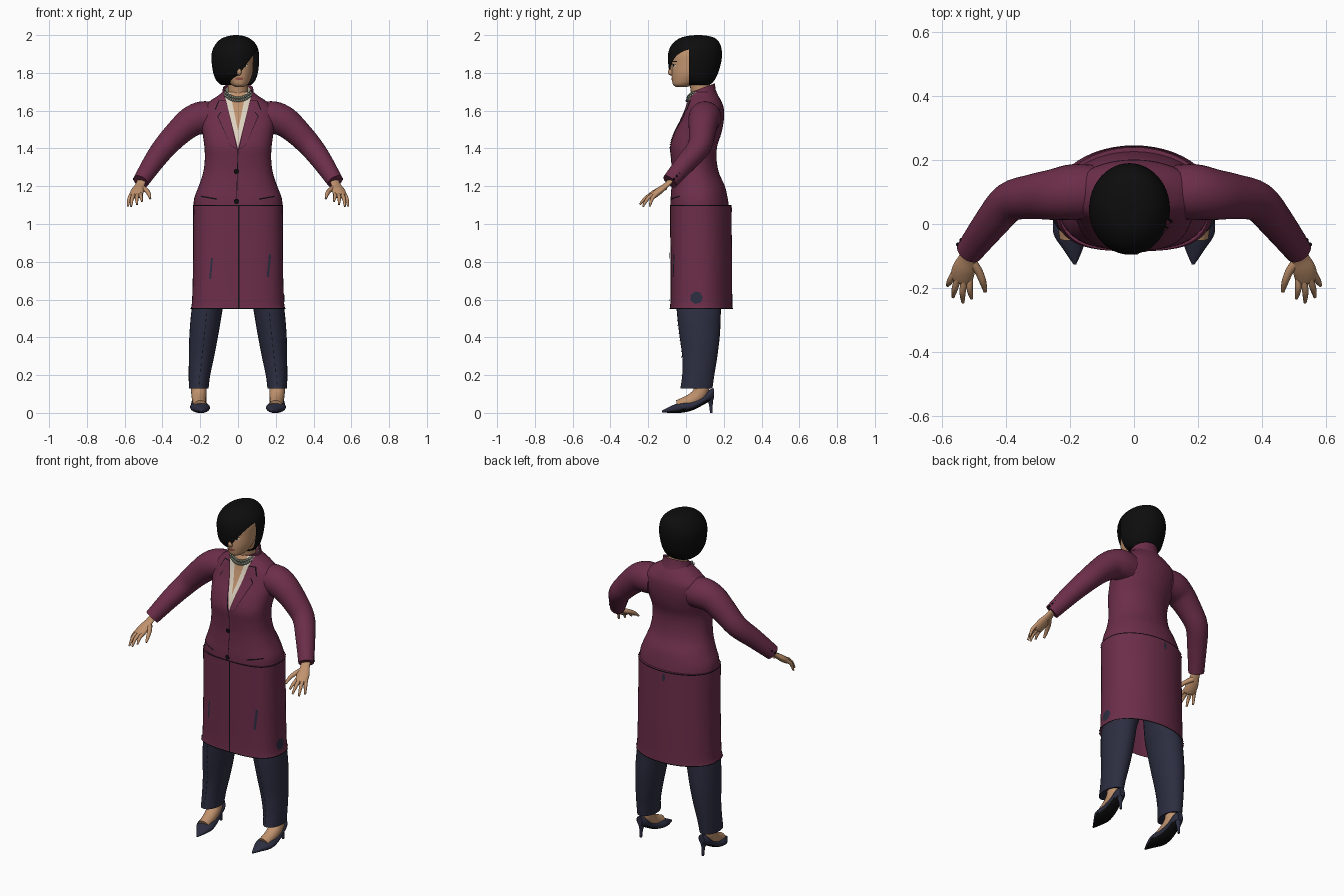
import bpy, bmesh, math
from mathutils import Vector, Matrix
from mathutils.bvhtree import BVHTree

if "Cube" in bpy.data.objects:
    bpy.data.objects.remove(bpy.data.objects["Cube"])


def material(name, *rgb):
    m = bpy.data.materials.new(name)
    m.use_nodes = True
    m.diffuse_color = (*rgb, 1)
    m.node_tree.nodes["Principled BSDF"].inputs["Base Color"].default_value = (*rgb, 1)
    return m


COAT = material("burgundy cloth", .15, .027, .068)
NAVY = material("navy cloth", .025, .027, .052)
SKIN = material("warm skin", .53, .29, .155)
BLACK = material("black", .004, .004, .004)
CREAM = material("cream blouse", .72, .64, .52)
BEAD = material("grey green beads", .2, .23, .18)
LIPS = material("lip red", .3, .08, .06)
parts, trees = [], {}


def finish(name, bm, *mats):
    mesh = bpy.data.meshes.new(name)
    trees[name] = BVHTree.FromBMesh(bm)
    bm.to_mesh(mesh)
    bm.free()
    for m in mats:
        mesh.materials.append(m)
    ob = bpy.data.objects.new(name, mesh)
    bpy.context.collection.objects.link(ob)
    parts.append(ob)
    return ob


def mirror(ob):
    mesh = ob.data.copy()
    mesh.transform(Matrix.Scale(-1, 4, (1, 0, 0)))
    mesh.flip_normals()
    twin = bpy.data.objects.new(ob.name.replace("left", "right"), mesh)
    bpy.context.collection.objects.link(twin)
    parts.append(twin)


def resample(keys, steps=4):
    """Smooth curve through the key tuples."""
    out = []
    for i in range(len(keys) - 1):
        quad = [keys[max(i - 1, 0)], keys[i], keys[i + 1], keys[min(i + 2, len(keys) - 1)]]
        for k in range(steps):
            t = k / steps
            out.append([b + .5 * t * (c - a + t * (2*a - 5*b + 4*c - d + t * (3*(b - c) + d - a)))
                        for a, b, c, d in zip(*quad)])
    return out + [list(keys[-1])]


def loft(rings, bottom=True, top=True):
    bm = bmesh.new()
    rows = [[bm.verts.new(p) for p in ring] for ring in rings]
    n = len(rows[0])
    for a, b in zip(rows, rows[1:]):
        for i in range(n):
            j = (i + 1) % n
            bm.faces.new((a[i], a[j], b[j], b[i]))
    if bottom:
        bm.faces.new(rows[0][::-1])
    if top:
        bm.faces.new(rows[-1])
    bmesh.ops.recalc_face_normals(bm, faces=bm.faces)
    return bm


def angles(n):
    return [2 * math.pi * i / n for i in range(n)]


def body(keys, n=48, front=2, steps=4):
    """Horizontal rings from keys of height, centre x, half width, front y, back y."""
    def power(v, p):
        return math.copysign(abs(v) ** (2 / p), v)
    rings = []
    for z, cx, rx, yf, yb in resample(keys, steps):
        ring = []
        for a in angles(n):
            p = front if math.sin(a) < 0 else 2
            ring.append(Vector((cx + rx * power(math.cos(a), p),
                                (yf + yb) / 2 + (yb - yf) / 2 * power(math.sin(a), p), z)))
        rings.append(ring)
    return rings


def tube(keys, n=20, flat=1, ref=(0, 0, 1), steps=4):
    """Round rings along a path of x, y, z, radius."""
    path = resample(keys, steps)
    rings = []
    for i, (x, y, z, r) in enumerate(path):
        t = Vector(path[min(i + 1, len(path) - 1)][:3]) - Vector(path[max(i - 1, 0)][:3])
        u = t.cross(Vector(ref)).normalized()
        w = u.cross(t).normalized() * flat
        rings.append([Vector((x, y, z)) + r * (u * math.cos(a) + w * math.sin(a)) for a in angles(n)])
    return rings


AXES = {"front": Vector((0, 1, 0)), "back": Vector((0, -1, 0)), "side": Vector((-1, 0, 0))}


def drape(name, pts, target, mat, off=.003, axis="front"):
    """Thin plate: a flat outline laid onto a surface."""
    d = AXES[axis]
    h = Vector((0, 1, 0)) if axis == "side" else Vector((1, 0, 0))
    bm = bmesh.new()
    bm.faces.new([bm.verts.new(h * u + Vector((0, 0, v)) - d) for u, v in pts])
    for normal, vals in ((h, [p[0] for p in pts]), (Vector((0, 0, 1)), [p[1] for p in pts])):
        lo, hi = min(vals), max(vals)
        count = int((hi - lo) / .012)
        for i in range(1, count):
            bmesh.ops.bisect_plane(bm, geom=bm.verts[:] + bm.edges[:] + bm.faces[:],
                                   plane_co=normal * (lo + (hi - lo) * i / count), plane_no=normal)
    missed = []
    for v in bm.verts:
        hit = trees[target].ray_cast(v.co, d)[0]
        if hit:
            v.co = hit - d * off
        else:
            missed.append(v)
    bmesh.ops.delete(bm, geom=missed, context="VERTS")
    bm.normal_update()
    bmesh.ops.reverse_faces(bm, faces=[f for f in bm.faces if f.normal.dot(d) > 0])
    return finish(name, bm, mat)


def oval(x, z, rx, rz, n=14):
    return [(x + rx * math.cos(a), z + rz * math.sin(a)) for a in angles(n)]


def strip(x0, z0, x1, z1, w):
    return [(x0 - w, z0), (x0 + w, z0), (x1 + w, z1), (x1 - w, z1)]


def balls(name, points, r, mat):
    bm = bmesh.new()
    for p in points:
        bmesh.ops.create_uvsphere(bm, u_segments=10, v_segments=6, radius=r, matrix=Matrix.Translation(p))
    return finish(name, bm, mat)


def split(bm, co, no):
    bmesh.ops.bisect_plane(bm, geom=bm.verts[:] + bm.edges[:] + bm.faces[:], plane_co=co, plane_no=no)


# Jacket, with the open neckline cut into its front
bm = loft(body([(1.09, 0, .236, -.082, .228), (1.14, 0, .231, -.081, .22), (1.2, 0, .208, -.077, .206),
                (1.27, 0, .185, -.075, .175), (1.34, 0, .176, -.079, .162), (1.41, 0, .178, -.084, .165),
                (1.48, 0, .188, -.062, .187), (1.55, 0, .2, -.027, .2), (1.61, 0, .193, -.002, .2),
                (1.65, 0, .15, .01, .187), (1.68, 0, .105, .02, .17), (1.7, 0, .08, .03, .155)], front=2.6))
NECKLINES = ((1.4, .25), (1.49, .2))
for z0, slope in NECKLINES:
    for s in (-1, 1):
        split(bm, (0, 0, z0), (s, 0, -slope))
for f in bm.faces:
    c = f.calc_center_median()
    if c.y < .07:
        f.material_index = sum(abs(c.x) < slope * (c.z - z0) for z0, slope in NECKLINES)
finish("jacket", bm, COAT, CREAM, SKIN)

# Long coat skirt, waist line and hem
skirt = [(.55, 0, .25, -.085, .246), (.6, 0, .243, -.083, .245), (.8, 0, .238, -.083, .244), (1.1, 0, .237, -.084, .24)]
finish("coat_skirt", loft(body(skirt, front=3), bottom=False), COAT)
for name, z, rx, yf, yb in (("waist_line", 1.096, .239, -.086, .242), ("hem_line", .55, .252, -.087, .248)):
    finish(name, loft(body([(z, 0, rx, yf, yb), (z + .005, 0, rx, yf, yb)], front=3, steps=1), False, False), BLACK)
drape("front_opening", strip(.004, .555, .004, 1.095, .003), "coat_skirt", BLACK)
drape("jacket_opening", strip(-.008, 1.105, 0, 1.395, .002), "jacket", BLACK)
for i, z in enumerate((1.12, 1.278)):
    drape(f"coat_button_{i}", oval(-.008, z, .014, .014), "jacket", BLACK, .008)

# Worn gaps showing the dark trousers
drape("slit_a", strip(-.147, .71, -.138, .82, .005), "coat_skirt", NAVY)
drape("slit_b", strip(.158, .72, .17, .84, .006), "coat_skirt", NAVY)
drape("side_patch", oval(.055, .61, .034, .034, 7), "coat_skirt", NAVY, axis="side")
drape("back_patch", oval(-.02, 1.065, .01, .025, 6), "coat_skirt", NAVY, axis="back")

# Lapels and pocket flaps
lapel = [(.006, 1.395), (.062, 1.65), (.1, 1.65), (.118, 1.605), (.088, 1.592), (.105, 1.57), (.04, 1.42)]
rim = [(.055 + (x - .055) * 1.08, 1.53 + (z - 1.53) * 1.03) for x, z in lapel]
flap = [(.11, 1.135), (.195, 1.15), (.195, 1.143), (.11, 1.128)]
mirror(drape("left_lapel_edge", rim, "jacket", BLACK, .002))
mirror(drape("left_lapel", lapel, "jacket", COAT, .005))
mirror(drape("left_pocket_edge", flap, "jacket", BLACK))


# Standing collars wrapped round the back of the neck
def collar(name, r, low, high, mat):
    bm = bmesh.new()
    rows = []
    for i in range(25):
        a = math.radians(-40 + 260 * i / 24)
        rise = .025 * math.sin(a)
        rows.append([bm.verts.new((k * math.cos(a), .085 + .85 * k * math.sin(a), z + rise))
                     for k, z in ((r + .02, low), (r + .004, (low + high) / 2), (r, high))])
    for a, b in zip(rows, rows[1:]):
        for k in range(2):
            bm.faces.new((a[k], b[k], b[k + 1], a[k + 1]))
    return finish(name, bm, mat)


collar("coat_collar", .08, 1.655, 1.72, COAT)
collar("blouse_collar", .068, 1.66, 1.712, CREAM)

# Necklace beads resting on the chest
for row, drop in enumerate((0, .016)):
    beads = []
    for i in range(-7, 8):
        x, z = i * .0095, 1.668 - drop + .028 * (i / 7) ** 2
        hit = trees["jacket"].ray_cast(Vector((x, -1, z)), AXES["front"])[0]
        if hit:
            beads.append(hit - Vector((0, .006, 0)))
    balls(f"necklace_row_{row}", beads, .0075, BEAD)

# Neck, head and face
finish("neck", loft(tube([(0, .085, 1.62, .056), (0, .08, 1.69, .053), (.002, .065, 1.8, .055)], ref=(1, 0, 0))), SKIN)
finish("head", loft(body([(1.724, .008, .018, -.05, .0), (1.737, .008, .042, -.068, .04), (1.765, .006, .061, -.074, .09),
                          (1.8, .004, .074, -.076, .125), (1.85, 0, .081, -.074, .145), (1.9, 0, .08, -.066, .15),
                          (1.95, 0, .06, -.03, .13), (1.97, 0, .03, .01, .1)])), SKIN)
finish("nose", loft(tube([(.006, -.066, 1.85, .006), (.006, -.08, 1.82, .009), (.006, -.083, 1.802, .013),
                          (.006, -.07, 1.794, .009)], n=12, ref=(1, 0, 0))), SKIN)
for side, x in (("left", .037), ("right", -.027)):
    drape(side + "_eye", oval(x, 1.838, .014, .006), "head", CREAM, .002)
    drape(side + "_iris", oval(x, 1.838, .006, .006), "head", BLACK, .003)
    drape(side + "_lashes", oval(x, 1.845, .016, .002), "head", BLACK, .004)
    drape(side + "_brow", oval(x, 1.86, .019, .003), "head", BLACK, .002)
drape("lips", oval(.007, 1.769, .022, .008), "head", LIPS)

# Bobbed hair, cut open under a slanted fringe
bm = loft(body([(1.735, -.01, .078, .0, .125), (1.76, -.012, .103, -.05, .15), (1.8, -.013, .118, -.085, .17),
                (1.86, -.014, .126, -.095, .187), (1.91, -.014, .124, -.093, .19), (1.95, -.012, .108, -.075, .182),
                (1.98, -.012, .078, -.04, .16), (1.994, -.01, .045, .0, .125), (2, -.01, .01, .05, .08)]))
edge, slant = Vector((.1, .015, 1.92)), Vector((1.35, 0, -1))
split(bm, edge, slant)
split(bm, edge, (0, 1, 0))
gone = [f for f in bm.faces if f.calc_center_median().y < edge.y and (f.calc_center_median() - edge).dot(slant) > 0]
bmesh.ops.delete(bm, geom=gone, context="FACES")
finish("hair", bm, BLACK)

# Sleeves, cuff buttons and hands
mirror(finish("left_sleeve", loft(tube([(.13, .1, 1.56, .085), (.19, .1, 1.562, .087), (.25, .092, 1.54, .08),
                                        (.32, .085, 1.48, .07), (.39, .068, 1.405, .062), (.45, 0, 1.325, .054),
                                        (.515, -.085, 1.225, .043)], n=28)), COAT))
mirror(balls("left_cuff_buttons", [(.517 + .011 * i, -.022 - .014 * i, 1.283 - .015 * i) for i in range(4)], .007, BLACK))
mirror(finish("left_palm", loft(tube([(.505, -.07, 1.24, .026), (.52, -.105, 1.205, .027), (.532, -.14, 1.177, .036),
                                      (.54, -.172, 1.152, .034), (.543, -.182, 1.145, .024)], flat=.5)), SKIN))
fingers = {"index": ((.514, -.16), (.508, -.233, 1.12)), "middle": ((.531, -.17), (.535, -.245, 1.103)),
           "ring": ((.55, -.168), (.566, -.228, 1.092)), "little": ((.563, -.155), (.583, -.192, 1.093))}
for name, ((x, y), tip) in fingers.items():
    mid = ((x + tip[0]) / 2 + .003, (y + tip[1]) / 2 - .006, (1.158 + tip[2]) / 2 + .008)
    mirror(finish(f"left_{name}_finger", loft(tube([(x, y, 1.16, .0105), (*mid, .0098), (*tip, .005)], n=10)), SKIN))
mirror(finish("left_thumb", loft(tube([(.515, -.11, 1.195, .016), (.488, -.145, 1.18, .013), (.473, -.18, 1.162, .011),
                                       (.465, -.211, 1.135, .006)], n=10)), SKIN))

# Trouser legs with front creases
mirror(finish("left_trouser_leg", loft(body([(.13, .208, .052, -.03, .14), (.2, .204, .057, -.02, .15),
                                             (.3, .193, .067, -.02, .166), (.42, .18, .077, -.036, .18),
                                             (.55, .163, .082, -.05, .185), (.62, .145, .08, -.05, .19),
                                             (.9, .12, .09, -.04, .2)], n=28)), NAVY))
for i in range(12):
    z = .15 + .033 * i
    x = .207 - .11 * (z - .15)
    mirror(drape(f"left_crease_stitch_{i}", strip(x, z, x - .002, z + .018, .002), "left_trouser_leg", BLACK))

# Feet in pointed heeled shoes
mirror(finish("left_foot", loft(tube([(.2, -.04, .035, .034), (.205, .03, .065, .037), (.207, .078, .11, .041),
                                      (.207, .085, .2, .042)], ref=(1, 0, 0))), SKIN))
stations = [(-.127, .185, .004, .002, .012), (-.08, .191, .03, 0, .036), (-.03, .2, .052, 0, .056), (.03, .205, .046, .012, .064),
            (.08, .207, .038, .036, .085), (.125, .207, .034, .062, .122), (.147, .207, .018, .075, .13)]
bm = loft([[Vector((cx + w * math.cos(a), y, (lo + hi) / 2 + (hi - lo) / 2 * math.sin(a))) for a in angles(24)]
           for y, cx, w, lo, hi in resample(stations)])
for f in bm.faces:
    f.material_index = int(f.normal.z < -.6)
mirror(finish("left_shoe", bm, NAVY, BLACK))
mirror(finish("left_heel", loft(tube([(.207, .125, .085, .024), (.207, .131, .05, .011), (.207, .134, 0, .007)],
                                     n=12, ref=(1, 0, 0))), NAVY))

# Smooth shading with sharp edges kept
bpy.ops.object.select_all(action="DESELECT")
for ob in parts:
    ob.select_set(True)
bpy.context.view_layer.objects.active = parts[0]
bpy.ops.object.shade_smooth_by_angle(angle=math.radians(40))
